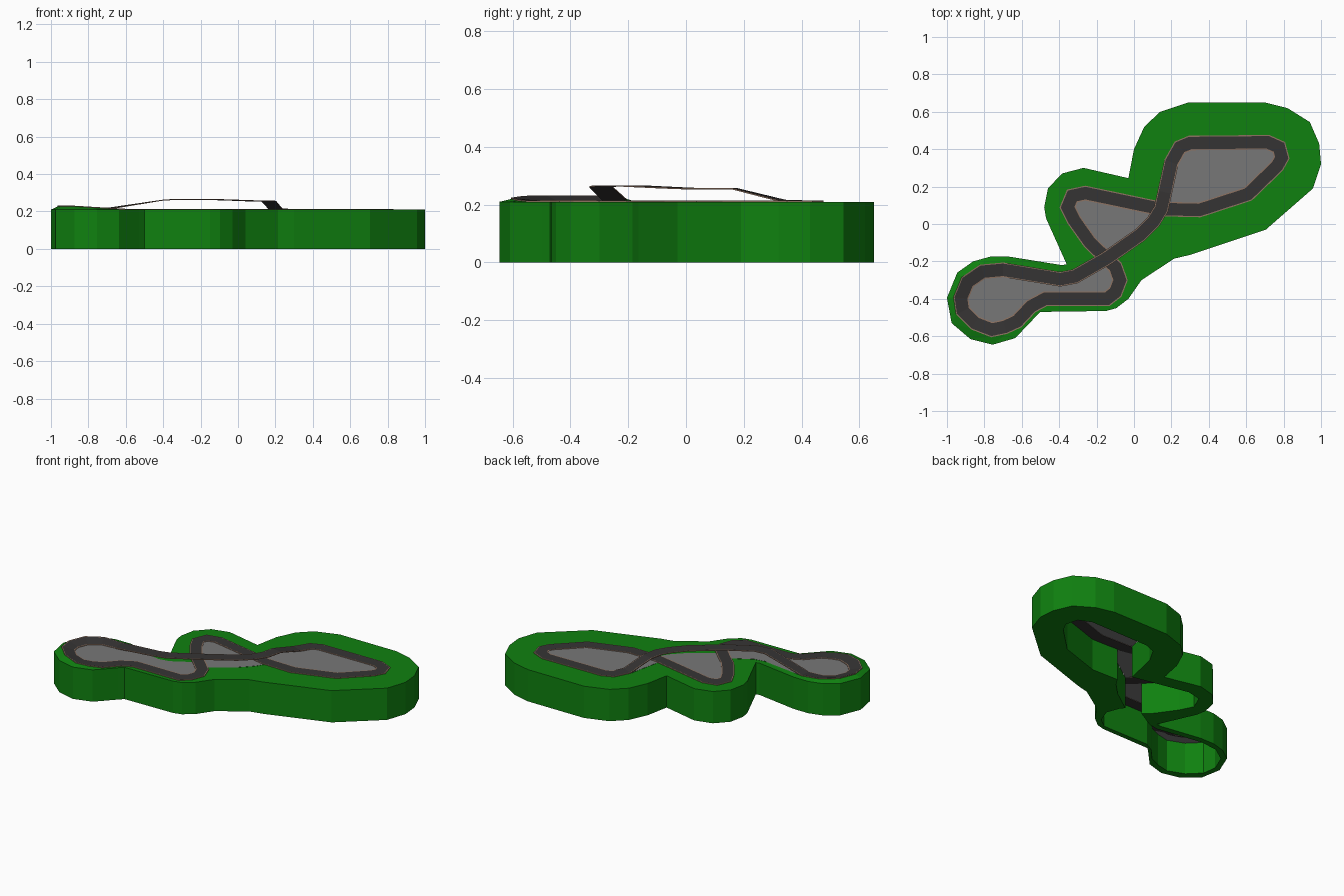
import bpy, bmesh
from mathutils import Vector

if "Cube" in bpy.data.objects:
    bpy.data.objects.remove(bpy.data.objects["Cube"])

GROUND = 0.21
HALF = 0.039      # half road width
KERB = 0.006
THICK = 0.005


def material(name, rgb):
    m = bpy.data.materials.new(name)
    m.diffuse_color = (*rgb, 1)
    m.use_nodes = True
    m.node_tree.nodes["Principled BSDF"].inputs["Base Color"].default_value = m.diffuse_color
    return m


grass = material("grass green", (0.005, 0.22, 0.005))
asphalt = material("asphalt", (0.036, 0.034, 0.034))
infield_grey = material("infield grey", (0.185, 0.185, 0.185))
kerb_tan = material("kerb tan", (0.27, 0.17, 0.12))

# Outer outline of the grass base
outline = [(.29, .65), (.70, .65), (.82, .62), (.94, .545), (.99, .43), (1, .32),
           (.957, .19), (.705, -.03), (.30, -.165), (.215, -.185), (.04, -.30),
           (-.03, -.40), (-.095, -.45), (-.15, -.465), (-.50, -.47), (-.53, -.50),
           (-.635, -.61), (-.755, -.645), (-.875, -.615), (-.975, -.53), (-1, -.395),
           (-.945, -.26), (-.86, -.20), (-.77, -.175), (-.665, -.175), (-.385, -.22),
           (-.36, -.215), (-.47, .03), (-.48, .09), (-.46, .19), (-.385, .27),
           (-.27, .30), (-.03, .245), (0, .40), (.055, .52), (.14, .60)]

# Track centre line, in loops between the two crossings (optional z)
big = [(.165, .17, .252), (.20, .33, .212), (.245, .41), (.30, .433), (.715, .437),
       (.775, .41), (.79, .355), (.765, .31), (.61, .16), (.35, .075)]
mid = [(-.26, .165), (-.33, .15), (-.355, .09), (-.32, .02), (-.235, -.10)]
small = [(-.10, -.23), (-.075, -.30), (-.10, -.365), (-.145, -.40), (-.475, -.40),
         (-.55, -.44), (-.625, -.52), (-.69, -.55), (-.76, -.565), (-.85, -.53),
         (-.915, -.465), (-.925, -.395), (-.89, -.31), (-.81, -.255), (-.70, -.245),
         (-.395, -.295, .259), (-.315, -.28, .262)]
span = [(.03, -.06, .256), (.105, .015, .253)]
A, B = (.145, .08), (-.147, -.184)
path = big + [A] + mid + [B] + small + [(*B, .262)] + span + [(*A, .253)]
hole = big + [A] + span[::-1] + [B] + small + [B] + mid[::-1] + [A]


def sides(points):
    """Mitred left-hand offset vector for each point of a closed path."""
    p = [Vector(q[:2]) for q in points]
    out = []
    for i, c in enumerate(p):
        d1 = (c - p[i - 1]).normalized()
        d2 = (p[(i + 1) % len(p)] - c).normalized()
        n1, n2 = Vector((-d1.y, d1.x)), Vector((-d2.y, d2.x))
        out.append((n1 + n2) / (1 + n1.dot(n2)))
    return p, out


def bank(x):
    """Outer-edge rise of the far west bend."""
    return 0.018 * min(1, max(0, (-0.62 - x) / 0.25))


def finish(bm, name, mats):
    me = bpy.data.meshes.new(name)
    bm.to_mesh(me)
    bm.free()
    ob = bpy.data.objects.new(name, me)
    bpy.context.collection.objects.link(ob)
    for m in mats:
        me.materials.append(m)
    return ob


def loop(bm, pts):
    vs = [bm.verts.new(q) for q in pts]
    es = [bm.edges.new((vs[i - 1], vs[i])) for i in range(len(vs))]
    return vs, es


def fill(bm, edges):
    bmesh.ops.triangle_fill(bm, edges=edges, use_beauty=True, normal=(0, 0, 1))


centres, offs = sides(hole)
inner = [c + o * (HALF - 0.003) for c, o in zip(centres, offs)]

# Grass base: tall ring with an open middle
bm = bmesh.new()
ov, oe = loop(bm, [(x, y, 0) for x, y in outline])
iv, ie = loop(bm, [(q.x, q.y, 0) for q in inner])
fill(bm, oe + ie)
bottom = list(bm.faces)
top = {v: bm.verts.new((v.co.x, v.co.y, GROUND)) for v in ov}
top.update({v: bm.verts.new((v.co.x, v.co.y, GROUND + bank(v.co.x))) for v in iv})
for f in bottom:
    bm.faces.new([top[v] for v in f.verts])
for ring in (ov, iv):
    for i in range(len(ring)):
        a, b = ring[i - 1], ring[i]
        bm.faces.new((a, b, top[b], top[a]))
bmesh.ops.recalc_face_normals(bm, faces=bm.faces[:])
finish(bm, "grass_base", [grass])

# Grey infield sheet inside the ring
bm = bmesh.new()
_, es = loop(bm, [(q.x, q.y, GROUND + 0.001) for q in inner])
fill(bm, es)
for f in bm.faces:
    f.normal_update()
    if f.normal.z < 0:
        f.normal_flip()
finish(bm, "infield", [infield_grey])

# Road: slab swept along the path, tan kerbs on both edges
bm = bmesh.new()
profile = [(-HALF, 0), (-HALF, THICK), (KERB - HALF, THICK),
           (HALF - KERB, THICK), (HALF, THICK), (HALF, 0)]
profile_mats = [1, 1, 0, 1, 1, 0]
centres, offs = sides(path)
rings = []
for q, c, o in zip(path, centres, offs):
    z = q[2] if len(q) > 2 else GROUND - 0.001
    ring = []
    for s, h in profile:
        e = c + o * s
        ring.append(bm.verts.new((e.x, e.y, z + h + bank(c.x) * (s + HALF) / (2 * HALF))))
    rings.append(ring)
for i in range(len(rings)):
    r0, r1 = rings[i - 1], rings[i]
    for j in range(6):
        k = (j + 1) % 6
        f = bm.faces.new((r0[j], r0[k], r1[k], r1[j]))
        f.material_index = profile_mats[j]
bmesh.ops.recalc_face_normals(bm, faces=bm.faces[:])
finish(bm, "race_track", [asphalt, kerb_tan])
